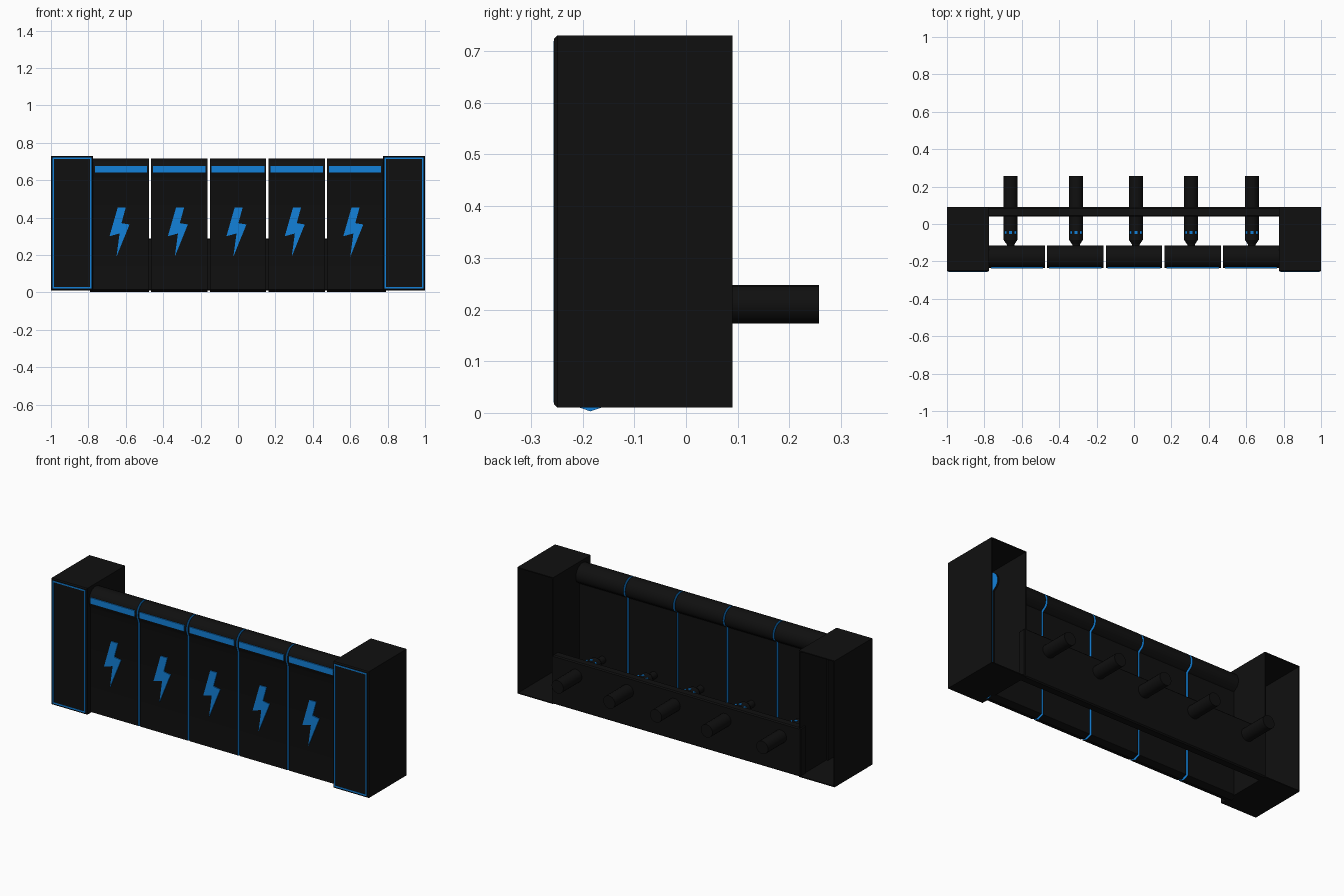
import bpy, bmesh
from math import cos, sin, pi, radians

if "Cube" in bpy.data.objects:
    bpy.data.objects.remove(bpy.data.objects["Cube"])


def material(name, rgb):
    m = bpy.data.materials.new(name)
    m.diffuse_color = (*rgb, 1)
    m.use_nodes = True
    m.node_tree.nodes["Principled BSDF"].inputs["Base Color"].default_value = m.diffuse_color
    return m


BLACK = material("black_metal", (0.005, 0.005, 0.005))
BLUE = material("blue_glow", (0.006, 0.22, 0.7))


def finish(name, bm, mats):
    bmesh.ops.recalc_face_normals(bm, faces=bm.faces)
    me = bpy.data.meshes.new(name)
    bm.to_mesh(me)
    bm.free()
    for m in mats:
        me.materials.append(m)
    ob = bpy.data.objects.new(name, me)
    bpy.context.collection.objects.link(ob)
    return ob


def prism(name, points, offset, mats, blue_caps=()):
    """Extrude a closed outline by offset; listed caps (0 start, 1 end) use the second material."""
    bm = bmesh.new()
    start = bm.faces.new([bm.verts.new(p) for p in points])
    end_verts = [bm.verts.new([a + b for a, b in zip(p, offset)]) for p in points]
    end = bm.faces.new(end_verts)
    sv = list(start.verts)
    for i in range(len(sv)):
        j = (i + 1) % len(sv)
        bm.faces.new((sv[i], sv[j], end_verts[j], end_verts[i]))
    for c in blue_caps:
        (start, end)[c].material_index = 1
    return finish(name, bm, mats)


def box_bm(x0, x1, y0, y1, z0, z1):
    bm = bmesh.new()
    bmesh.ops.create_cube(bm, size=1)
    for v in bm.verts:
        v.co = (x1 if v.co.x > 0 else x0, y1 if v.co.y > 0 else y0, z1 if v.co.z > 0 else z0)
    return bm


def box(name, dims, mat, bevel=0):
    bm = box_bm(*dims)
    if bevel:
        bmesh.ops.bevel(bm, geom=bm.edges[:], offset=bevel, segments=1, affect='EDGES')
    return finish(name, bm, [mat])


def smooth(ob):
    bpy.ops.object.select_all(action='DESELECT')
    ob.select_set(True)
    bpy.context.view_layer.objects.active = ob
    bpy.ops.object.shade_smooth_by_angle(angle=radians(32))


# End pillars: hollow, open at the back, chamfered front, thin blue outline
for side, s in (("left", -1), ("right", 1)):
    xa, xb = sorted((s * 0.775, s))
    bm = box_bm(xa, xb, -0.255, 0.09, 0.01, 0.73)
    back = [f for f in bm.faces if f.calc_center_median().y > 0.08]
    bmesh.ops.delete(bm, geom=back, context='FACES')
    front = [e for e in bm.edges if all(v.co.y < -0.2 for v in e.verts)]
    bmesh.ops.bevel(bm, geom=front, offset=0.006, segments=1, affect='EDGES')
    pillar = finish(side + "_pillar", bm, [BLACK])
    shell = pillar.modifiers.new("shell", 'SOLIDIFY')
    shell.thickness, shell.offset = 0.008, -1
    u0, u1, z0, z1, w = xa + 0.009, xb - 0.009, 0.02, 0.72, 0.008
    for edge, d in (("bottom", (u0, u1, z0, z0 + w)), ("top", (u0, u1, z1 - w, z1)),
                    ("inner", (u0, u0 + w, z0 + w, z1 - w)), ("outer", (u1 - w, u1, z0 + w, z1 - w))):
        box(f"{side}_outline_{edge}", (d[0], d[1], -0.2565, -0.252, d[2], d[3]), BLUE)

# Panel cross-section (y, z): thin slab with V foot and rounded head
arc = [(-0.175 + 0.06 * cos(a), 0.655 + 0.06 * sin(a))
       for a in [radians(-30) + i * radians(240) / 16 for i in range(17)]]
section = [(-0.185, 0.003), (-0.15, 0.015), (-0.15, 0.605)] + arc + [(-0.22, 0.605), (-0.22, 0.015)]

# Lightning bolt outline (x from panel centre, z)
bolt = [(-0.013, 0.454), (0.03, 0.454), (0.007, 0.37), (0.05, 0.363),
        (-0.02, 0.19), (-0.003, 0.315), (-0.057, 0.30)]

joints = [-0.79, -0.471, -0.157, 0.157, 0.47, 0.79]
bolt_x = [-0.63, -0.318, -0.005, 0.307, 0.62]
for i in range(5):
    x0 = joints[i] + (0.006 if i else 0)
    x1 = joints[i + 1] - (0.006 if i < 4 else 0)
    caps = (1,) if i == 0 else (0, 1)
    panel = prism(f"panel_{i+1}", [(x0, y, z) for y, z in section], (x1 - x0, 0, 0),
                  [BLACK, BLUE], caps)
    smooth(panel)
    # Light strip on the head and bolt emblem on the slab
    box(f"light_strip_{i+1}", (max(x0, -0.775) + 0.01, min(x1, 0.775) - 0.01, -0.237, -0.22, 0.64, 0.675), BLUE)
    prism(f"bolt_{i+1}", [(bolt_x[i] + x, -0.225, z) for x, z in bolt], (0, 0.01, 0), [BLUE])

# Rear beam
box("rear_beam", (-0.785, 0.785, 0.04, 0.09, 0.01, 0.288), BLACK, 0.006)

# Pipes through the beam with tapered nozzles reaching the panels
N, ZC = 20, 0.21
for i, px in enumerate((-0.66, -0.31, 0.01, 0.305, 0.63)):
    bm = bmesh.new()
    rings = []
    for y, r in ((-0.155, 0.02), (-0.11, 0.02), (-0.085, 0.037), (0.257, 0.037)):
        rings.append([bm.verts.new((px + r * cos(2 * pi * k / N), y, ZC + r * sin(2 * pi * k / N)))
                      for k in range(N)])
    for a, b in zip(rings, rings[1:]):
        for k in range(N):
            bm.faces.new((a[k], a[(k + 1) % N], b[(k + 1) % N], b[k]))
    bm.faces.new(rings[0])
    bm.faces.new(rings[-1])
    smooth(finish(f"pipe_{i+1}", bm, [BLACK]))
    # Small indicator lights on top of the pipe
    for j, dx in enumerate((-0.025, 0, 0.025)):
        top = ZC + (0.037 ** 2 - dx ** 2) ** 0.5 + 0.002
        box(f"indicator_{i+1}_{j+1}", (px + dx - 0.008, px + dx + 0.008, -0.053, -0.038, top - 0.012, top), BLUE)
